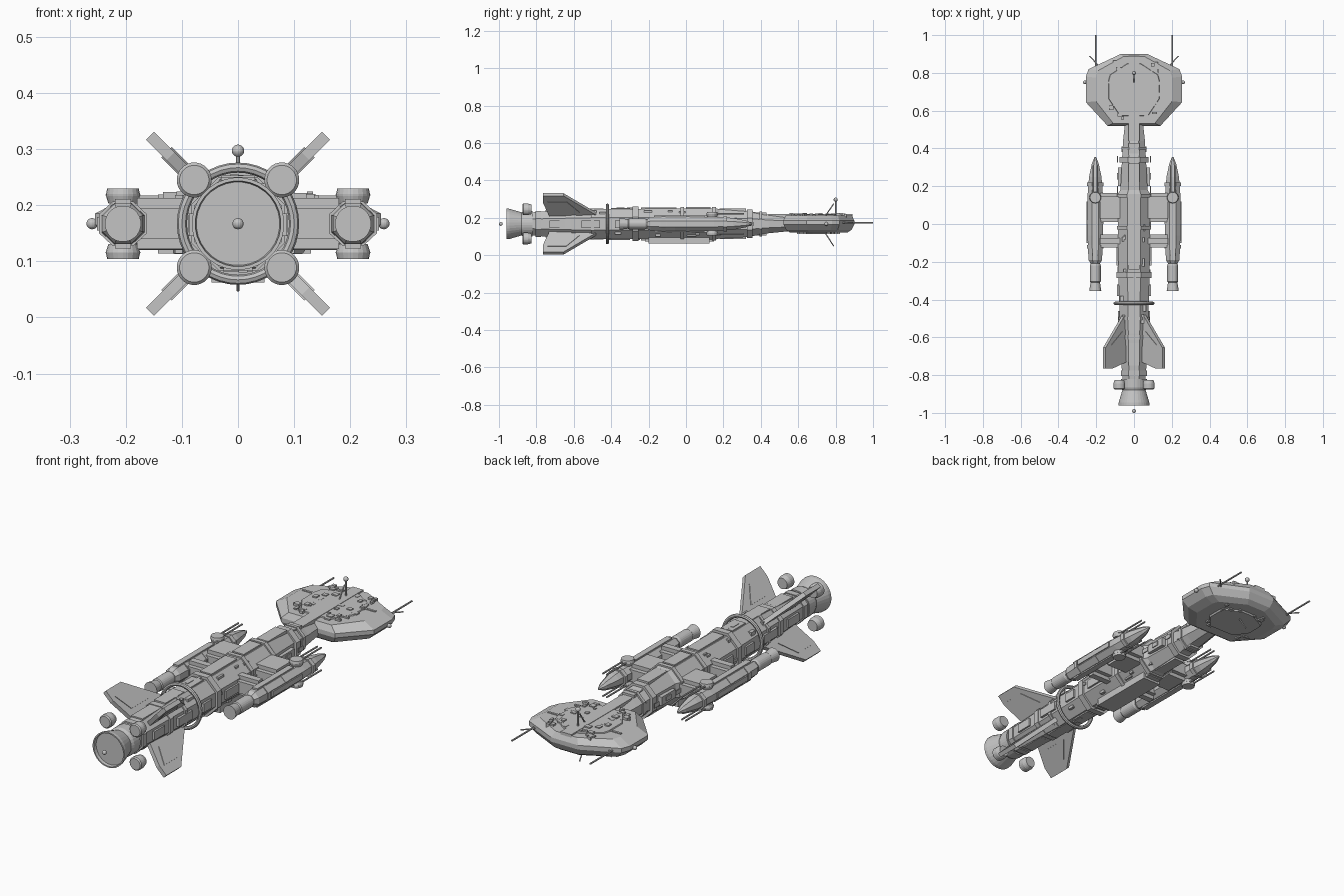
import bpy, bmesh, math, random
from mathutils import Vector, Matrix

cube = bpy.data.objects.get("Cube")
if cube:
    bpy.data.objects.remove(cube, do_unlink=True)

random.seed(7)
ZC = 0.167  # height of the ship's long axis

grey = bpy.data.materials.new("hull_grey")
grey.use_nodes = True
grey.diffuse_color = (0.55, 0.55, 0.55, 1)
grey.node_tree.nodes["Principled BSDF"].inputs["Base Color"].default_value = (0.55, 0.55, 0.55, 1)
parts = []


def finish(name, bm):
    bmesh.ops.recalc_face_normals(bm, faces=bm.faces)
    mesh = bpy.data.meshes.new(name)
    bm.to_mesh(mesh)
    bm.free()
    mesh.materials.append(grey)
    ob = bpy.data.objects.new(name, mesh)
    bpy.context.collection.objects.link(ob)
    parts.append(ob)
    return ob


def skin(name, rings):
    """Join equal-length rings of points into a capped solid."""
    bm = bmesh.new()
    loops = [[bm.verts.new(p) for p in r] for r in rings]
    n = len(loops[0])
    for a, b in zip(loops, loops[1:]):
        for i in range(n):
            j = (i + 1) % n
            bm.faces.new((a[i], a[j], b[j], b[i]))
    bm.faces.new(loops[0])
    bm.faces.new(loops[-1])
    return finish(name, bm)


def loft(name, sections, sides=24, x=0, z=ZC):
    """Solid along y; each section is (y, half width, half height)."""
    k = 1 / math.cos(math.pi / sides)
    turn = [(i + 0.5) * math.tau / sides for i in range(sides)]
    return skin(name, [[(x + w * k * math.cos(a), y, z + h * k * math.sin(a)) for a in turn]
                       for y, w, h in sections])


def box(name, x, y, z):
    """Box from (min, max) pairs."""
    bm = bmesh.new()
    bmesh.ops.create_cube(bm, size=1)
    for v in bm.verts:
        v.co = [(lo + hi) / 2 + c * (hi - lo) for c, (lo, hi) in zip(v.co, (x, y, z))]
    return finish(name, bm)


def rod(name, a, b, r, r2=None, sides=10):
    a, b = Vector(a), Vector(b)
    bm = bmesh.new()
    m = Matrix.Translation((a + b) / 2) @ (b - a).to_track_quat('Z', 'Y').to_matrix().to_4x4()
    bmesh.ops.create_cone(bm, cap_ends=True, segments=sides, radius1=r,
                          radius2=r if r2 is None else r2, depth=(b - a).length, matrix=m)
    return finish(name, bm)


def ball(name, p, r):
    bm = bmesh.new()
    bmesh.ops.create_uvsphere(bm, u_segments=16, v_segments=10, radius=r,
                              matrix=Matrix.Translation(p))
    return finish(name, bm)


# Main hull: octagonal spine tapering to the neck
loft("main_hull", [(-0.86, .058, .058), (-0.75, .066, .068), (-0.5, .076, .08), (-0.28, .082, .08),
                   (-0.1, .085, .083), (0.16, .085, .083), (0.18, .072, .078), (0.33, .064, .07),
                   (0.44, .058, .05), (0.56, .045, .038)], 8)
for y, w, d in ((-0.79, .07, .03), (-0.6, .078, .025), (-0.5, .083, .015), (-0.27, .092, .03),
                (-0.02, .09, .02), (0.15, .09, .02), (0.34, .076, .03), (0.4, .066, .015)):
    loft("hull_collar", [(y - d / 2, w, w), (y + d / 2, w, w)], 8)

# Long raised plates along the back and belly
for lo, hi, h in ((-0.75, -0.63, .074), (-0.58, -0.44, .083), (-0.4, -0.3, .086), (-0.24, -0.05, .089),
                  (0.0, 0.13, .09), (0.18, 0.32, .082), (0.36, 0.43, .062)):
    box("spine_plate", (-.03, .03), (lo, hi), (ZC, ZC + h))
    box("belly_plate", (-.026, .026), (lo, hi), (ZC - h, ZC))
    for s in (1, -1):
        edge = sorted((s * .03, s * (h + .003)))
        box("flank_plate", edge, (lo + .02, hi - .02), (ZC - .022, ZC + .018))
box("cargo_keel", (-.047, .047), (-.2, .125), (.062, .095))
box("keel_frame", (-.036, .036), (-.22, .15), (.072, .11))
for s in (1, -1):
    for y in (0.34, 0.25, 0.18):
        box("side_slat", (s * .087 - .002, s * .087 + .002), (y - .015, y + .02), (ZC - .01, ZC + .01))

# Small surface blocks scattered over the hull
for i in range(36):
    y = random.uniform(-.56, .28)
    a = (random.randrange(8)) * math.pi / 4 + random.uniform(-.2, .2)
    r = .08 if y < .15 else .068
    c = Vector((r * math.cos(a), y, ZC + r * math.sin(a)))
    d = [random.uniform(.006, .011), random.uniform(.01, .03), random.uniform(.006, .011)]
    box("hull_block", *[(p - q, p + q) for p, q in zip(c, d)])

# Ring around the tail
bm = bmesh.new()
N, M = 40, 8
grid = [[bm.verts.new(((.1 + .009 * math.cos(v * math.tau / M)) * math.cos(u * math.tau / N),
                       -.42 + .009 * math.sin(v * math.tau / M),
                       ZC + (.1 + .009 * math.cos(v * math.tau / M)) * math.sin(u * math.tau / N)))
         for v in range(M)] for u in range(N)]
for u in range(N):
    for v in range(M):
        w, x = (u + 1) % N, (v + 1) % M
        bm.faces.new((grid[u][v], grid[w][v], grid[w][x], grid[u][x]))
finish("tail_ring", bm)

# Main engine with a shallow recess
loft("main_nozzle", [(-.945, .074, .074), (-.96, .076, .076), (-.96, .082, .082), (-.945, .081, .081),
                     (-.88, .062, .062), (-.865, .068, .068), (-.82, .068, .068)], 32)
ball("engine_tip", (0, -.99, ZC), .01)

# Four diagonal fins and four separate thrusters
outline = ((-.46, .06), (-.655, .222), (-.765, .222), (-.765, .17), (-.725, .05))
inset = ((-.57, .1), (-.64, .18), (-.74, .18), (-.7, .1))
for sx in (1, -1):
    for sz in (1, -1):
        d = Vector((sx, 0, sz)).normalized()
        n = Vector((-sx, 0, sz)).normalized()
        for name, shape, t in (("fin", outline, .01), ("fin_panel", inset, .013)):
            skin(name, [[d * r + n * k * t + Vector((0, y, ZC)) for y, r in shape] for k in (1, -1)])
        loft("thruster", [(-.875, .026, .026), (-.87, .031, .031), (-.845, .031, .031),
                          (-.825, .025, .025)], 24, sx * .078, ZC + sz * .078)

# Side pods with pylons, turrets and guns
for s in (1, -1):
    x = s * .205
    loft("side_pod", [(-.21, .024, .024), (-.19, .036, .036), (-.06, .041, .038), (.15, .041, .038),
                      (.25, .033, .032), (.32, .018, .018), (.355, .004, .004)], 8, x)
    for y in (-.13, .0, .2):
        loft("pod_band", [(y, .043, .04), (y + .02, .043, .04)], 8, x)
    loft("pod_nozzle", [(-.355, .032, .032), (-.31, .025, .025), (-.305, .029, .029),
                        (-.22, .029, .029), (-.2, .022, .022)], 24, x)
    for lo, hi in ((.01, .165), (-.125, -.055)):
        span = sorted((s * .06, s * .18))
        box("pylon", span, (lo, hi), (.14, .195))
        box("pylon_rib", span, (lo + .02, hi - .02), (.122, .213))
    box("pod_outer_rail", sorted((x, x + s * .046)), (-.1, .12), (ZC - .012, ZC + .012))
    for k in (1, -1):
        rod("turret", (x, .14, ZC + k * .036), (x, .14, ZC + k * .052), .026, .031, 20)
        rod("turret_cap", (x, .14, ZC + k * .05), (x, .14, ZC + k * .063), .031, .028, 20)
        box("pod_deck", (x - .014, x + .014), (-.17, .1), sorted((ZC, ZC + k * .044)))
        for o in (-.01, .01):
            rod("gun_barrel", (x + o, .14, ZC + k * .053), (x + o, .31, ZC + k * .053), .004)

# Command section: wide faceted plate with bevelled rim
half = ((.07, .9), (.24, .82), (.255, .78), (.255, .645), (.14, .52))
rim = list(half) + [(-x, y) for x, y in reversed(half)]
CY = .71


def layer(z, sx, sy):
    return [(x * sx, CY + (y - CY) * sy, z) for x, y in rim]


skin("command_section", [layer(.12, .7, .8), layer(.135, .88, .92), layer(.165, 1, 1),
                         layer(.185, 1, 1), layer(.213, .79, .93)])
skin("command_deck", [layer(.2, .55, .75), layer(.218, .52, .72)])
skin("lower_deck", [layer(.113, .45, .5), layer(.13, .5, .55)])
box("deck_spine", (-.028, .028), (.44, .89), (.15, .22))
box("deck_beam", (-.19, .19), (.745, .755), (.19, .217))
for i in range(44):
    s = 1 if i % 2 else -1
    x, y = s * random.uniform(.035, .13), random.uniform(.56, .86)
    w, d = random.uniform(.005, .015), random.uniform(.004, .014)
    box("deck_block", (x - w, x + w), (y - d, y + d), (.2, random.uniform(.218, .225)))
    if i < 20:
        box("lower_block", (x - w, x + w), (y * .8 + .14 - d, y * .8 + .14 + d), (.114, .14))

# Antennas and sensor balls
rod("mast", (0, .8, .21), (0, .8, .295), .004)
ball("mast_ball", (0, .8, .297), .011)
rod("upper_whip", (0, .745, .21), (0, .79, .275), .003)
rod("lower_whip", (0, .74, .125), (0, .79, .048), .003)
for s in (1, -1):
    rod("long_antenna", (s * .203, .8, .172), (s * .203, 1.0, .172), .004)
    rod("slanted_antenna", (s * .19, .84, .172), (s * .235, .89, .172), .003)
    ball("side_sensor", (s * .26, .75, ZC), .01)

for ob in bpy.context.view_layer.objects:
    ob.select_set(ob in parts)
bpy.context.view_layer.objects.active = parts[0]
bpy.ops.object.shade_smooth_by_angle(angle=math.radians(30))
